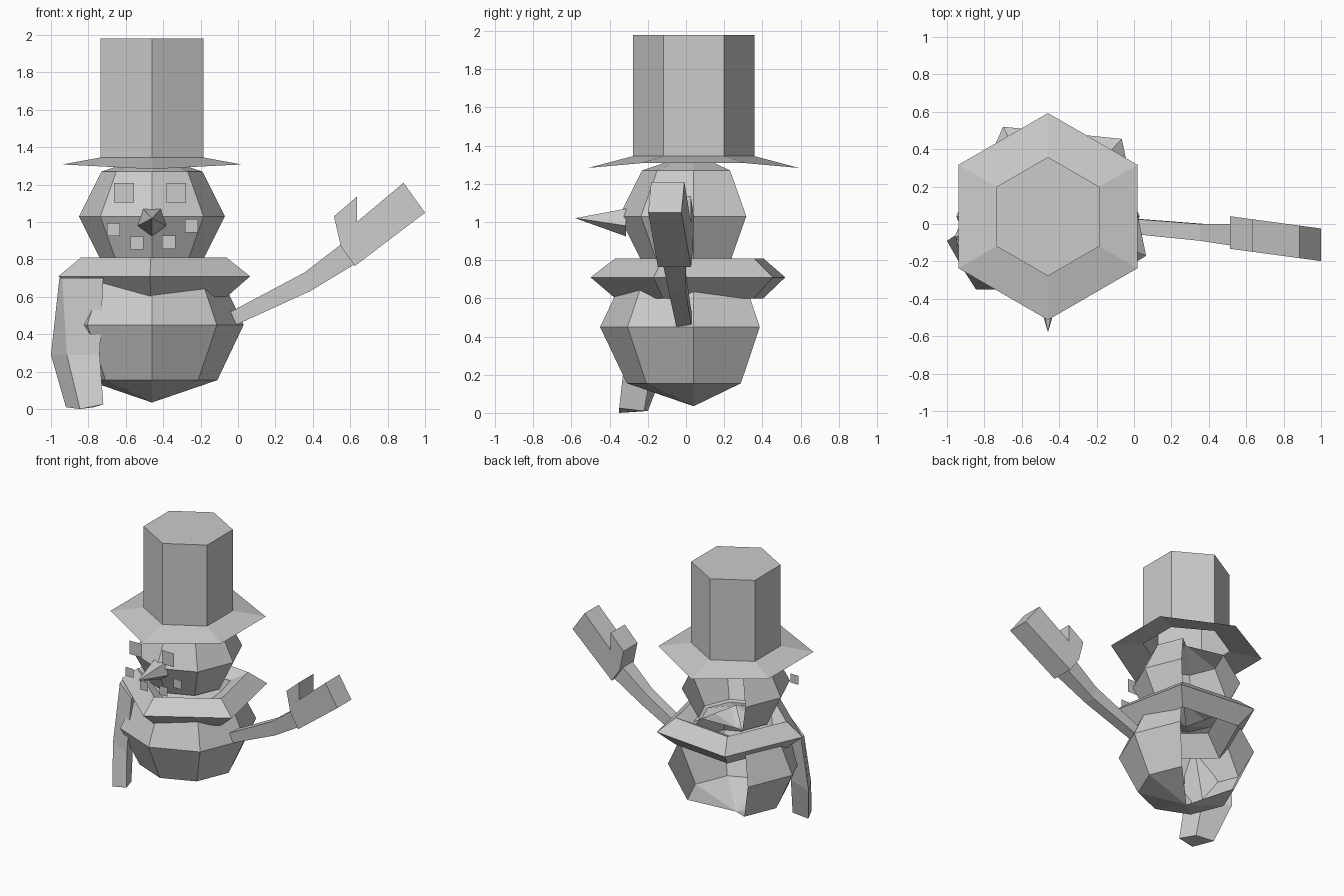
import bpy
from math import sin, cos, radians

if "Cube" in bpy.data.objects:
    bpy.data.objects.remove(bpy.data.objects["Cube"])

CX, CY = -0.46, 0.04  # axis of the stacked body


def mesh(name, verts, faces):
    me = bpy.data.meshes.new(name)
    me.from_pydata(verts, [], faces)
    me.update()
    ob = bpy.data.objects.new(name, me)
    bpy.context.collection.objects.link(ob)
    return ob


def loft(name, rings, wrap=True, cap_start=True, cap_end=True, loop=False):
    """Skin a list of equally long rings, counter-clockwise and rising."""
    n = len(rings[0])
    verts = [v for r in rings for v in r]
    faces = []
    m = len(rings)
    for i in range(m if loop else m - 1):
        a, b = i * n, ((i + 1) % m) * n
        for j in range(n if wrap else n - 1):
            k = (j + 1) % n
            faces.append((a + j, a + k, b + k, b + j))
    if cap_start and not loop:
        faces.append(tuple(reversed(range(n))))
    if cap_end and not loop:
        faces.append(tuple(range((m - 1) * n, m * n)))
    return mesh(name, verts, faces)


def ring(r, z, angles):
    return [(CX + r * cos(radians(a)), CY + r * sin(radians(a)), z) for a in angles]


def open_ball(name, bottom, rings, top):
    """Eight-sided ball with the two rear segments left open."""
    angs = [135 + 45 * i for i in range(7)]
    n = len(angs)
    ob_rings = [ring(r, z, angs) for r, z in rings]
    verts = [v for r in ob_rings for v in r] + [(CX, CY, bottom), (CX, CY, top)]
    b, t, last = len(verts) - 2, len(verts) - 1, (len(rings) - 1) * n
    faces = []
    for j in range(n - 1):
        faces.append((b, j + 1, j))
        faces.append((t, last + j, last + j + 1))
        for i in range(len(rings) - 1):
            a = i * n + j
            faces.append((a, a + 1, a + 1 + n, a + n))
    return mesh(name, verts, faces)


# snow balls
open_ball("body", 0.035, [(0.35, 0.155), (0.49, 0.45), (0.35, 0.745)], 0.865)
open_ball("head", 0.69, [(0.27, 0.79), (0.39, 1.03), (0.27, 1.27)], 1.36)

# hat with a drooping six-sided brim
hexa = [30 + 60 * i for i in range(6)]
loft("hat_crown", [ring(0.318, 1.345, hexa), ring(0.318, 1.98, hexa)], cap_start=False)
outer = [(x, y, 1.283 if abs(x - CX) < 0.1 else 1.308) for x, y, z in ring(0.553, 1.3, hexa)]
loft("hat_brim", [outer, ring(0.318, 1.345, hexa)], cap_start=False, cap_end=False)

# scarf: five-cornered loop with a pointed outer edge
corners = [(-0.47, -0.50), (0.065, -0.17), (-0.065, 0.455), (-0.70, 0.52), (-0.96, -0.07)]
section = [(0.76, 0.60), (1.0, 0.71), (0.76, 0.81), (0.5, 0.75)]
loft("scarf", [[(CX + (x - CX) * s, CY + (y - CY) * s, z) for x, y in corners]
               for s, z in section], loop=True)

# hanging scarf end
tail = [
    (0.01, [(-0.92, -0.20), (-0.845, -0.35), (-0.72, -0.35), (-0.77, -0.22)]),
    (0.29, [(-1.0, -0.09), (-0.915, -0.24), (-0.74, -0.32), (-0.79, -0.17)]),
    (0.70, [(-0.955, -0.06), (-0.94, -0.12), (-0.72, -0.29), (-0.74, -0.20)]),
]
rings = [[(x, y, z) for x, y in pts] for z, pts in tail]
rings[0][1] = (-0.845, -0.35, 0.0)
rings[0][2] = (-0.72, -0.35, 0.025)
loft("scarf_tail", rings)

# arm: tapered square limb, given as upper and lower edges plus y range
limb = [((-0.04, 0.52), (-0.01, 0.45), -0.05, 0.03),
        ((0.355, 0.73), (0.385, 0.63), -0.09, 0.0),
        ((0.55, 0.88), (0.625, 0.775), -0.12, 0.0)]
loft("arm", [[(u[0], y0, u[1]), (u[0], y1, u[1]), (l[0], y1, l[1]), (l[0], y0, l[1])]
             for u, l, y0, y1 in limb])

# mitten hand: outline given thickness along y, slightly turned
mitt = [(0.625, 0.765), (1.0, 1.05), (0.885, 1.21), (0.635, 1.0),
        (0.635, 1.135), (0.513, 1.03), (0.55, 0.87)]
loft("hand", [[(x, -0.045 - 0.135 * (x - 0.51) + d, z) for x, z in reversed(mitt)]
              for d in (-0.087, 0.087)])

# carrot nose
base = [(CX + 0.08 * sin(radians(180 + 72 * i)), -0.315, 1.005 + 0.08 * cos(radians(180 + 72 * i)))
        for i in range(5)]
mesh("nose", base + [(CX, -0.58, 1.02)],
     [(i, 5, (i + 1) % 5) for i in range(5)] + [tuple(range(5))])


# flat square eyes and mouth pieces in front of the face
def patch(name, x, z, h):
    mesh(name, [(x - h, -0.395, z - h), (x + h, -0.395, z - h),
                (x + h, -0.395, z + h), (x - h, -0.395, z + h)], [(0, 1, 2, 3)])


for i, (x, z) in enumerate([(-0.61, 1.157), (-0.33, 1.157)]):
    patch(f"eye_{i + 1}", x, z, 0.053)
for i, (x, z) in enumerate([(-0.665, 0.96), (-0.54, 0.887), (-0.37, 0.892), (-0.248, 0.98)]):
    patch(f"mouth_{i + 1}", x, z, 0.035)
